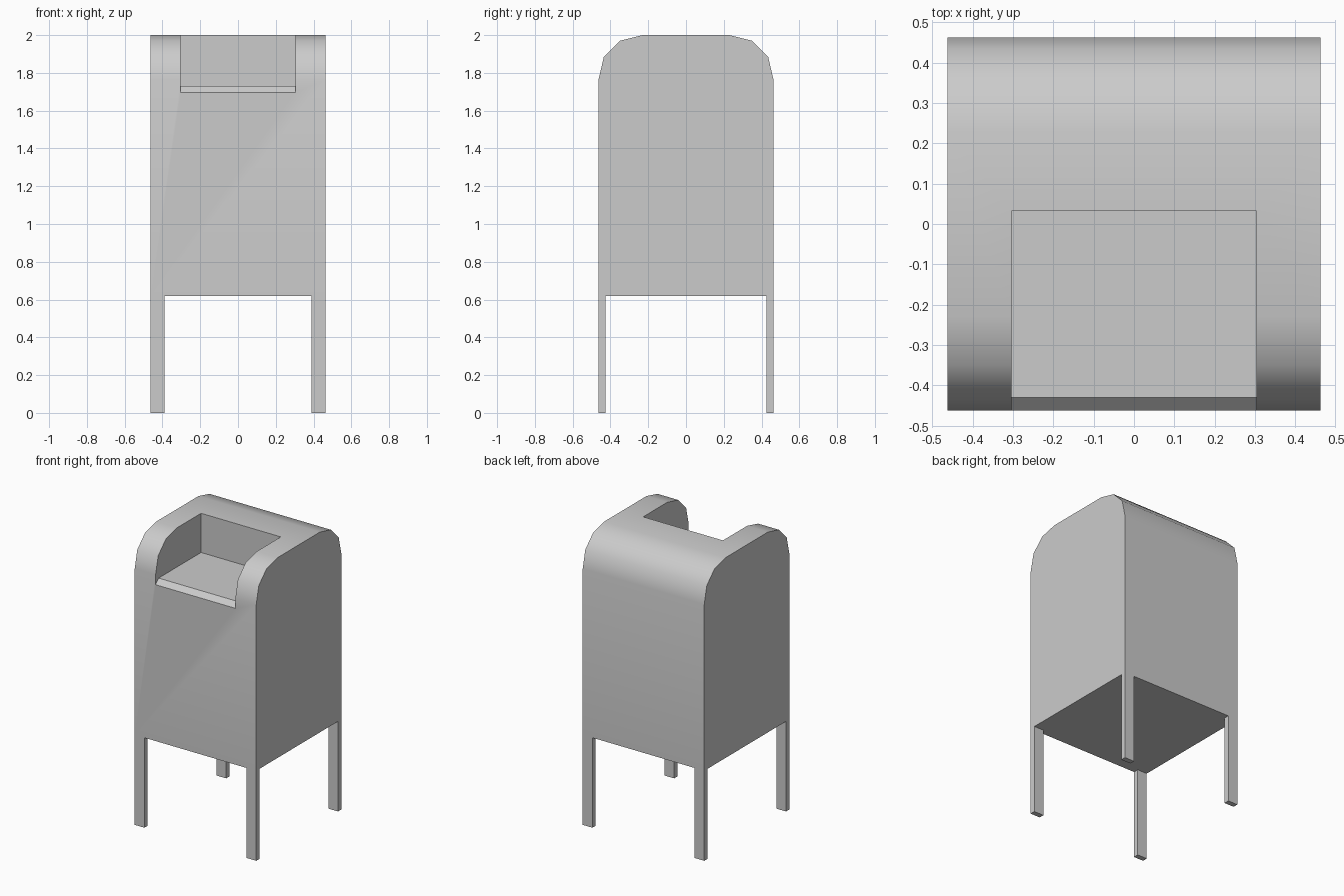
import bpy
import bmesh
from math import radians

if "Cube" in bpy.data.objects:
    bpy.data.objects.remove(bpy.data.objects["Cube"], do_unlink=True)

HALF = 0.463
BOTTOM = 0.62

# Single painted metal colour
grey = bpy.data.materials.new("grey")
grey.use_nodes = True
colour = (0.6, 0.6, 0.6, 1)
grey.diffuse_color = colour
grey.node_tree.nodes["Principled BSDF"].inputs["Base Color"].default_value = colour


def prism(name, profile, x0, x1):
    """Extrude a (y, z) outline along x."""
    bm = bmesh.new()
    face = bm.faces.new([bm.verts.new((x0, y, z)) for y, z in profile])
    side = bmesh.ops.extrude_face_region(bm, geom=[face])["geom"]
    moved = [v for v in side if isinstance(v, bmesh.types.BMVert)]
    bmesh.ops.translate(bm, verts=moved, vec=(x1 - x0, 0, 0))
    bmesh.ops.recalc_face_normals(bm, faces=bm.faces)
    mesh = bpy.data.meshes.new(name)
    bm.to_mesh(mesh)
    bm.free()
    mesh.materials.append(grey)
    obj = bpy.data.objects.new(name, mesh)
    bpy.context.collection.objects.link(obj)
    return obj


# Box body with a rounded top
arc = [(HALF, 1.765), (0.435, 1.885), (0.35, 1.97), (0.23, 2)]
outline = [(HALF, BOTTOM)] + arc
outline += [(-y, z) for y, z in reversed(outline)]
body = prism("body", outline, -HALF, HALF)

# Recessed tray with a chamfered front lip
tray = [(0.032, 1.73), (-0.43, 1.73), (-0.53, 1.63), (-0.6, 2.2), (0.032, 2.2)]
cutter = prism("tray_cutter", tray, -0.304, 0.304)
cut = body.modifiers.new("tray", "BOOLEAN")
cut.operation = "DIFFERENCE"
cut.solver = "EXACT"
cut.object = cutter
bpy.context.view_layer.objects.active = body
body.select_set(True)
bpy.ops.object.modifier_apply(modifier=cut.name)
bpy.data.objects.remove(cutter, do_unlink=True)
bpy.ops.object.select_all(action="DESELECT")
body.select_set(True)
bpy.ops.object.shade_smooth_by_angle(angle=radians(40))

# Four corner legs
for sx, side in ((1, "left"), (-1, "right")):
    for sy, end in ((-1, "front"), (1, "back")):
        ya, yb = sy * 0.427, sy * HALF
        foot = [(ya, 0), (yb, 0), (yb, BOTTOM), (ya, BOTTOM)]
        prism(f"{end}_{side}_leg", foot, sx * 0.389, sx * HALF)
